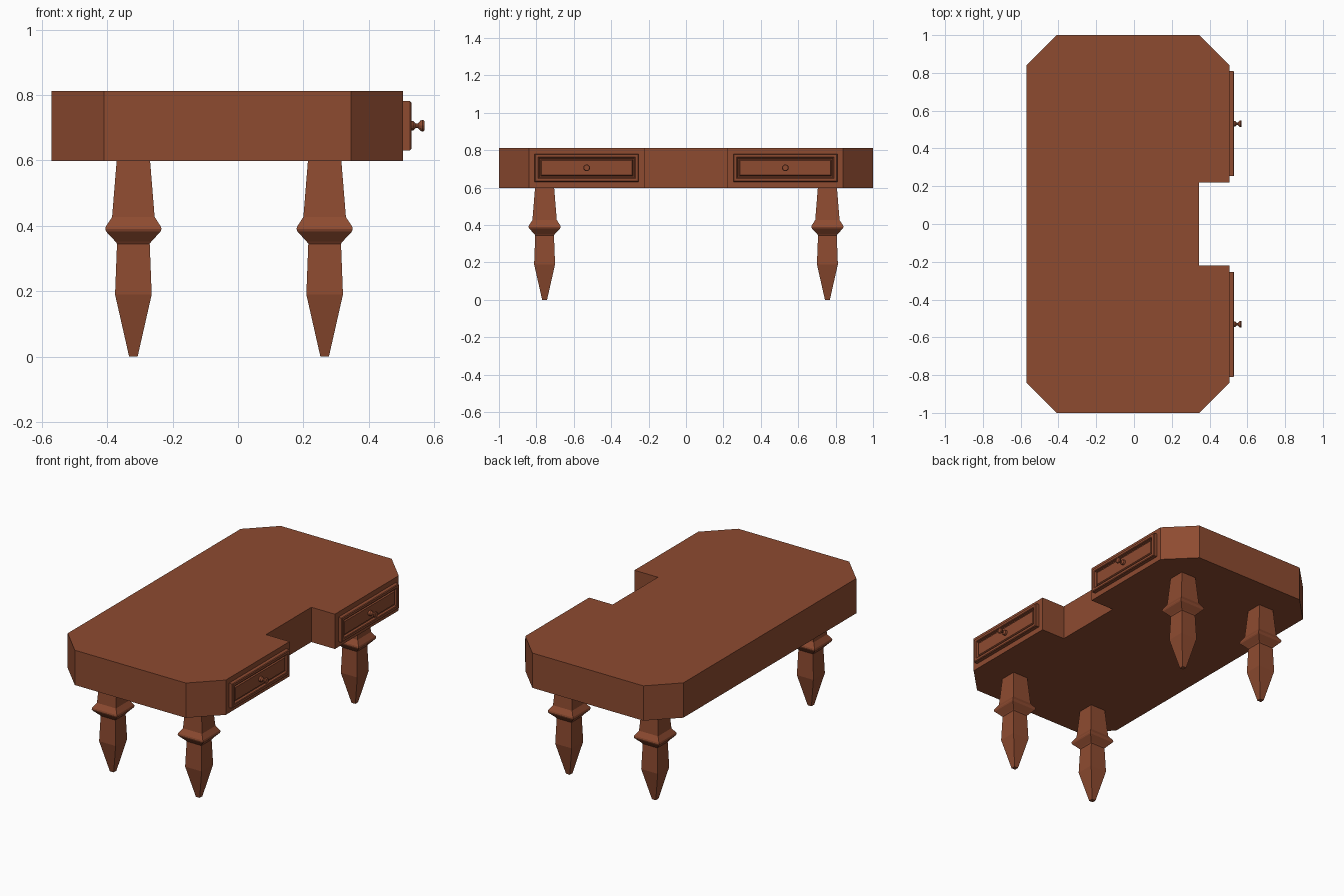
import bpy, bmesh, math
from mathutils import Vector

if "Cube" in bpy.data.objects:
    bpy.data.objects.remove(bpy.data.objects["Cube"])

wood = bpy.data.materials.new("wood")
wood.diffuse_color = (0.27, 0.07, 0.03, 1)
wood.use_nodes = True
wood.node_tree.nodes["Principled BSDF"].inputs["Base Color"].default_value = wood.diffuse_color


def loft(name, loops):
    """Join successive equal-sized point loops into a closed solid."""
    bm = bmesh.new()
    rings = [[bm.verts.new(p) for p in loop] for loop in loops]
    n = len(rings[0])
    for a, b in zip(rings, rings[1:]):
        for i in range(n):
            j = (i + 1) % n
            bm.faces.new((a[i], a[j], b[j], b[i]))
    bm.faces.new(rings[0][::-1])
    bm.faces.new(rings[-1])
    bmesh.ops.recalc_face_normals(bm, faces=bm.faces)
    mesh = bpy.data.meshes.new(name)
    bm.to_mesh(mesh)
    bm.free()
    mesh.materials.append(wood)
    ob = bpy.data.objects.new(name, mesh)
    bpy.context.collection.objects.link(ob)
    return ob


# Desk body: chamfered corners and a knee recess on the +x side
half = [(0.345, 0.22), (0.505, 0.22), (0.505, 0.84), (0.345, 1.0), (-0.41, 1.0), (-0.57, 0.84)]
outline = half + [(x, -y) for x, y in reversed(half)]
loft("desk_body", [[(x, y, z) for x, y in outline] for z in (0.598, 0.812)])

# Square turned-style legs: (height, half width)
LEG = [(0, 0.013), (0.19, 0.056), (0.345, 0.05), (0.352, 0.055), (0.382, 0.083), (0.39, 0.086),
       (0.398, 0.084), (0.427, 0.065), (0.6, 0.051)]
SQUARE = [(-1, -1), (1, -1), (1, 1), (-1, 1)]
for xn, x in (("back", -0.32), ("front", 0.265)):
    for yn, y in (("left", -0.756), ("right", 0.756)):
        leg = loft(f"{xn}_{yn}_leg", [[(r * u, r * v, z) for u, v in SQUARE] for z, r in LEG])
        leg.location = (x, y, 0)

# Drawer front moulding: (x, inset from edge)
MOULDING = [(0.50, 0), (0.526, 0), (0.53, 0.004), (0.53, 0.018), (0.527, 0.022),
            (0.515, 0.025), (0.515, 0.031), (0.523, 0.036)]
# Knob profile: (x, radius)
KNOB = [(0.52, 0.016), (0.535, 0.015), (0.544, 0.007), (0.55, 0.007), (0.558, 0.016),
        (0.565, 0.018), (0.57, 0.015)]
SIDES = 12
for side, s in (("left", -1), ("right", 1)):
    cy, cz = s * 0.531, 0.706
    loft(f"{side}_drawer_front",
         [[(x, cy + u * (0.278 - i), cz + v * (0.075 - i)) for u, v in SQUARE] for x, i in MOULDING])
    loft(f"{side}_knob",
         [[(x, cy + r * math.cos(math.tau * k / SIDES), cz + r * math.sin(math.tau * k / SIDES))
           for k in range(SIDES)] for x, r in KNOB])
